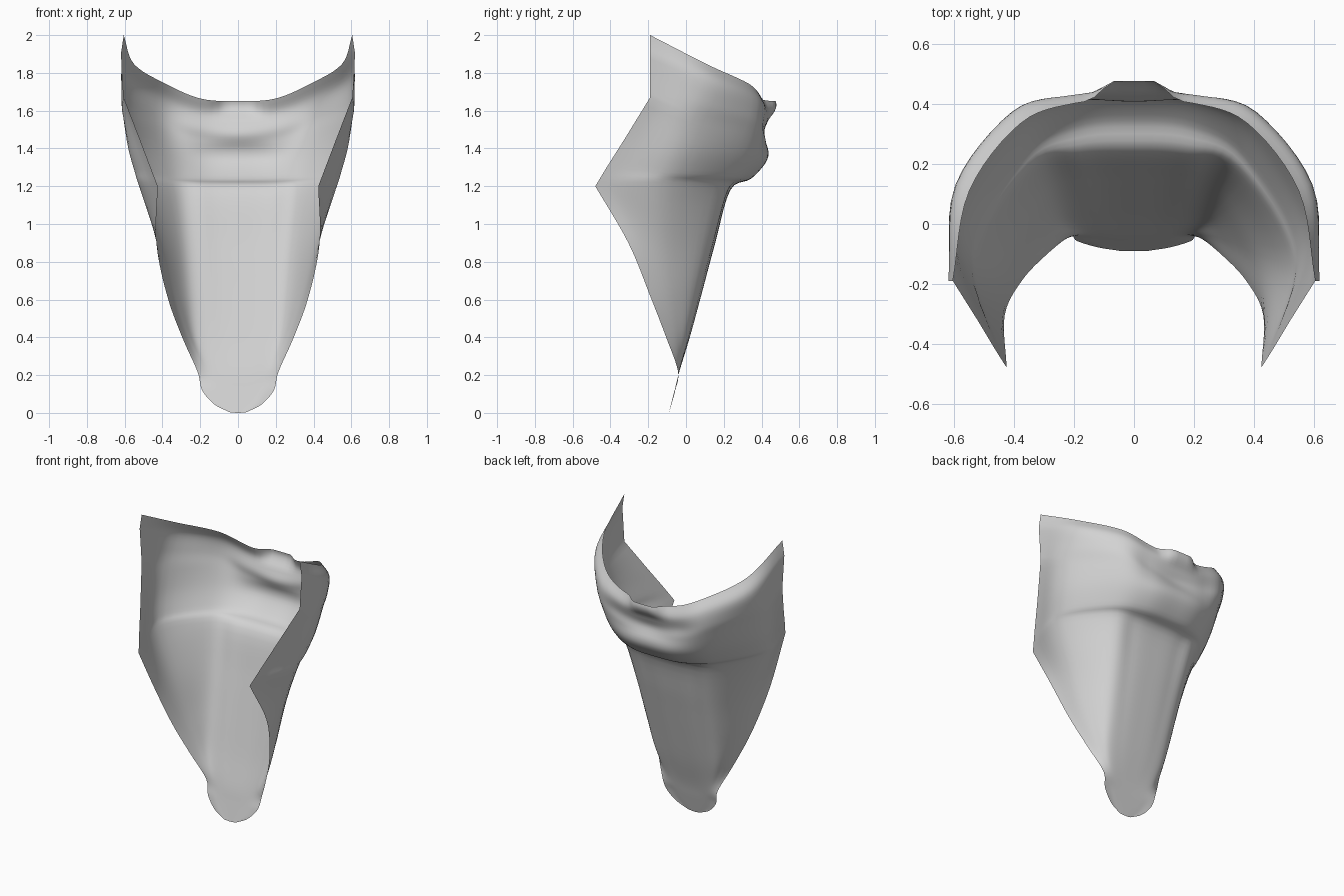
import bpy
import bmesh
from mathutils import Vector

default = bpy.data.objects.get("Cube")
if default:
    bpy.data.objects.remove(default, do_unlink=True)

ROW_STEPS = 5
COL_STEPS = 6

# Rows from hem tip to rim: centre height, edge height, centre depth,
# then x, y of the crease, the side and the front edge
tongue = [
    (0, .004, -.09, .02, -.09, .035, -.09, .045, -.09),
    (.04, .045, -.08, .06, -.08, .095, -.08, .125, -.077),
    (.12, .12, -.06, .1, -.06, .145, -.06, .19, -.057),
    (.22, .22, -.035, .14, -.035, .18, -.037, .215, -.042),
]
drape = [
    (.4, .4, .02, .215, .005, .26, -.04, .295, -.105),
    (.62, .62, .08, .255, .05, .335, -.065, .375, -.19),
    (.9, .9, .155, .295, .11, .415, -.1, .432, -.305),
    (1.18, 1.2, .235, .34, .18, .52, -.13, .425, -.48),
]
collar = [
    (1.24, 1.3, .345, .37, .225, .546, -.085, .463, -.42),
    (1.34, 1.45, .43, .392, .295, .578, -.025, .52, -.325),
    (1.43, 1.67, .43, .403, .35, .597, .045, .605, -.19),
    (1.5, 1.78, .42, .41, .37, .6, .095, .612, -.19),
    (1.58, 1.9, .44, .4, .374, .592, .135, .62, -.19),
    (1.65, 2, .415, .38, .335, .55, .11, .605, -.19),
]
LIFT = (0, .04, .26, .56, 1)   # how far each control column rises to the edge


def hermite(a, b, c, d, t):
    """Smooth curve from b to c, with a and d as neighbours."""
    m, n = (c - a) / 2, (d - b) / 2
    s = t * t * (3 - 2 * t)
    return b.lerp(c, s) + m * (t * (1 - t) ** 2) - n * (t * t * (1 - t))


def refine(points, steps, before=None):
    """Resample a smooth curve through the points."""
    first = before or points[0] * 2 - points[1]
    p = [first] + points + [points[-1] * 2 - points[-2]]
    out = [hermite(*p[i:i + 4], k / steps)
           for i in range(len(points) - 1) for k in range(steps)]
    return out + [points[-1]]


def straight(points, steps):
    """Resample with straight pieces, keeping the corners."""
    out = [a.lerp(b, k / steps)
           for a, b in zip(points, points[1:]) for k in range(steps)]
    return out + [points[-1]]


def smoothstep(t):
    t = min(max(t, 0), 1)
    return t * t * (3 - 2 * t)


def control_row(zc, ze, cy, cx, c_y, sx, sy, ex, ey):
    flat_y = cy * .85 + c_y * .15
    plan = [(0, cy), (cx * .52, flat_y), (cx, c_y), (sx, sy), (ex, ey)]
    return [Vector((x, y, zc + (ze - zc) * f)) for (x, y), f in zip(plan, LIFT)]


# Control columns, refined upward; the front edge is curved below its point
rows = [control_row(*r) for r in tongue + drape + collar]
columns = [list(c) for c in zip(*rows)]
edge = columns.pop()
point = len(tongue + drape)
columns = [refine(c, ROW_STEPS) for c in columns]
columns.append(refine(edge[:point], ROW_STEPS)[:-1]
               + straight(edge[point - 1:], ROW_STEPS))

# Half sheet, refined across
grid = []
for row in zip(*columns):
    row = list(row)
    mirrored = Vector((-row[1].x, row[1].y, row[1].z))
    grid.append(refine(row, COL_STEPS, mirrored))

# Pinched lip at the middle of the rim and a short groove below it
for line in grid:
    for p in line:
        lip = smoothstep((p.z - 1.54) / .11) * (1 - smoothstep((abs(p.x) - .06) / .1))
        groove = smoothstep(1 - abs(p.z - 1.46) / .07) * (1 - smoothstep(abs(p.x) / .24))
        p.y += .06 * lip - .015 * groove

# Whole sheet: mirror the half across the middle
bm = bmesh.new()
sheet = []
for line in grid:
    left = [bm.verts.new(p) for p in line]
    right = [bm.verts.new((-p.x, p.y, p.z)) for p in line[1:]]
    sheet.append(right[::-1] + left)
for low, high in zip(sheet, sheet[1:]):
    for i in range(len(low) - 1):
        bm.faces.new((low[i], high[i], high[i + 1], low[i + 1]))
for face in bm.faces:
    face.smooth = True
bm.normal_update()

mesh = bpy.data.meshes.new("draped_cloth")
bm.to_mesh(mesh)
bm.free()
cloth = bpy.data.objects.new("draped_cloth", mesh)
bpy.context.collection.objects.link(cloth)

# Cloth colour
grey = bpy.data.materials.new("light_grey")
grey.use_nodes = True
colour = (.65, .65, .65, 1)
grey.diffuse_color = colour
grey.node_tree.nodes["Principled BSDF"].inputs["Base Color"].default_value = colour
mesh.materials.append(grey)
